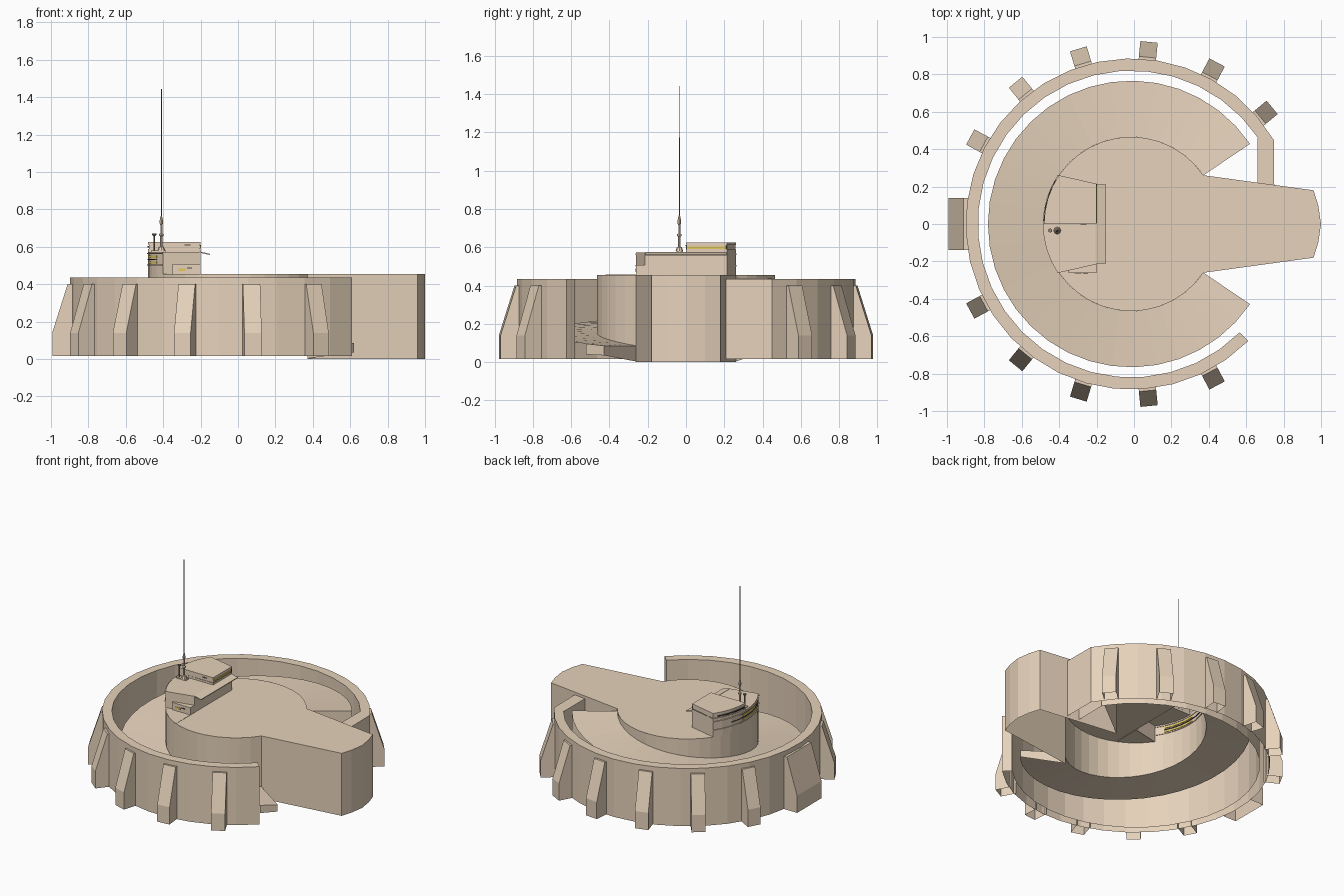
import bpy, bmesh, math
from math import cos, sin, radians

if "Cube" in bpy.data.objects:
    bpy.data.objects.remove(bpy.data.objects["Cube"])

CX = -0.015  # centre of the round plan


def mat(name, r, g, b):
    m = bpy.data.materials.new(name)
    m.diffuse_color = (r, g, b, 1)
    m.use_nodes = True
    m.node_tree.nodes["Principled BSDF"].inputs["Base Color"].default_value = m.diffuse_color
    return m


TAN = mat("sand_concrete", 0.79, 0.645, 0.495)
YEL = mat("yellow_stripe", 0.80, 0.60, 0.10)
DARK = mat("dark_glass", 0.07, 0.06, 0.05)
METAL = mat("brown_metal", 0.30, 0.24, 0.18)


def make(name, verts, faces, m=TAN, fix=False):
    me = bpy.data.meshes.new(name)
    me.from_pydata(verts, [], faces)
    if fix:
        bm = bmesh.new()
        bm.from_mesh(me)
        bmesh.ops.recalc_face_normals(bm, faces=bm.faces)
        bm.to_mesh(me)
        bm.free()
    me.materials.append(m)
    ob = bpy.data.objects.new(name, me)
    bpy.context.collection.objects.link(ob)
    return ob


def prism(name, pts, z0, z1, m=TAN, bottom=True, top=True):
    """Counter-clockwise outline raised from z0 to z1."""
    n = len(pts)
    v = [(x, y, z0) for x, y in pts] + [(x, y, z1) for x, y in pts]
    f = [(i, (i + 1) % n, n + (i + 1) % n, n + i) for i in range(n)]
    if bottom:
        f.append(tuple(range(n))[::-1])
    if top:
        f.append(tuple(range(n, 2 * n)))
    return make(name, v, f, m)


def plate(name, pts, z, m=TAN):
    return make(name, [(x, y, z) for x, y in pts], [tuple(range(len(pts)))], m)


def box(name, x0, x1, y0, y1, z0, z1, m=TAN):
    return prism(name, [(x0, y0), (x1, y0), (x1, y1), (x0, y1)], z0, z1, m)


def polar(r, deg):
    return (CX + r * cos(radians(deg)), r * sin(radians(deg)))


def arc(r, a0, a1, n):
    return [polar(r, a0 + (a1 - a0) * i / n) for i in range(n + 1)]


def lathe(name, x, y, prof, n, m):
    """Stacked rings of (radius, height) about a vertical axis."""
    v = [(x + r * cos(math.tau * i / n), y + r * sin(math.tau * i / n), z)
         for r, z in prof for i in range(n)]
    f = [(k * n + i, k * n + (i + 1) % n, (k + 1) * n + (i + 1) % n, (k + 1) * n + i)
         for k in range(len(prof) - 1) for i in range(n)]
    f += [tuple(range(n))[::-1], tuple(range(len(v) - n, len(v)))]
    return make(name, v, f, m, fix=True)


# Outer wall: broken ring, open below, with a straight return to the wing
outer = arc(0.885, 30.5, 315, 28)
inner = arc(0.82, 315, 34, 28)
prism("outer_wall", [(0.75, 0.20)] + outer + inner + [(0.66, 0.46), (0.66, 0.21)],
      0.015, 0.435, bottom=False)


# Buttresses around the wall, open below
def buttress(name, deg, w):
    prof = [(0.87, 0.015), (0.978, 0.015), (0.978, 0.14), (0.896, 0.40), (0.87, 0.40)]
    c, s = cos(radians(deg)), sin(radians(deg))
    v = [(CX + r * c - t * s, r * s + t * c, z) for t in (-w / 2, w / 2) for r, z in prof]
    f = [(i + 5, i + 6, i + 1, i) for i in range(1, 4)]
    make(name, v, f + [(0, 1, 2, 3, 4), (9, 8, 7, 6, 5)])


for k in range(6):
    for sgn in (1, -1):
        if k or sgn > 0:
            buttress(f"buttress_{k}_{'back' if sgn > 0 else 'front'}",
                     sgn * (39.6 + 22.4 * k), 0.093)
buttress("buttress_left_wide", 180, 0.28)


# Spiral ramp: a thin surface climbing clockwise from front opening to back
def ramp_z(deg):
    return 0.085 + 0.353 * max(0.0, min(1.0, (326 - deg % 360) / 292))


N = 32
angles = [-34 - 292 * i / N for i in range(N + 1)]
rv = [(*polar(r, a), ramp_z(a)) for a in angles for r in (0.466, 0.766)]
rf = [(2 * i, 2 * i + 2, 2 * i + 3, 2 * i + 1)[::-1] for i in range(N)]
make("spiral_ramp", rv, rf)

# Walls closing the low and high ends of the ramp, and a short low skirt
p, q = polar(0.466, -34), polar(0.766, -34)
make("ramp_low_end", [(*p, 0.003), (*q, 0.035), (*q, 0.085), (*p, 0.085)], [(0, 1, 2, 3)])
p, q = polar(0.466, 34), polar(0.766, 34)
make("ramp_high_end", [(*p, 0.003), (*q, 0.06), (*q, 0.438), (*p, 0.438)], [(3, 2, 1, 0)])
q0, q1 = polar(0.766, -34), polar(0.766, angles[1])
make("ramp_low_skirt", [(*q0, 0.035), (*q1, 0.04), (*q1, ramp_z(angles[1])), (*q0, 0.085)],
     [(3, 2, 1, 0)])

# Central drum wall, reaching down only to the ramp
dv = [(*polar(0.466, a), z) for a in angles for z in (ramp_z(a), 0.455)]
make("drum_wall", dv, [(2 * i, 2 * i + 1, 2 * i + 3, 2 * i + 2)[::-1] for i in range(N)])

# Entrance wing walls, open below
WING = [(0.96, -0.18), (0.985, -0.10), (1.0, 0.0), (0.985, 0.10), (0.96, 0.18)]
wpath = [polar(0.466, -34)] + WING + [polar(0.466, 34)]
wv = [(x, y, z) for x, y in wpath for z in (0.0, 0.455)]
make("wing_wall", wv, [(2 * i, 2 * i + 2, 2 * i + 3, 2 * i + 1) for i in range(6)])

# Roof of the drum, cut away under the cabin
back = arc(0.466, 34, 146, 12)
west = arc(0.466, 146, 214, 8)
front = arc(0.466, 214, 326, 12)
plate("drum_roof", WING + back + [(-0.2, 0.215), (-0.2, -0.215)] + front, 0.455)
box("roof_joint", -0.201, -0.199, -0.42, -0.215, 0.45, 0.457)

# Control cabin: open lower storey, upper storey on the back half
west_front = [polar(0.466, 180)] + [p for p in west if p[1] < -0.005]
west_back = [p for p in west if p[1] > 0.005] + [polar(0.466, 180)]
prism("cabin_lower", [(-0.2, -0.215), (-0.2, 0.215)] + west, 0.45, 0.573,
      bottom=False, top=False)
plate("cabin_lower_roof", [(-0.2, -0.215), (-0.2, 0.0)] + west_front, 0.573)
upper = [(-0.2, 0.0), (-0.2, 0.215)] + west_back
room = [(-0.203, 0.003), (-0.203, 0.212)] + [(x + 0.004, y * 0.99) for x, y in west_back]
prism("cabin_upper_sill", upper, 0.573, 0.588, bottom=False, top=False)
prism("cabin_upper_room", room, 0.588, 0.612, bottom=False, top=False)
prism("cabin_upper_roof", upper, 0.612, 0.626)


# Curved strips set through the round cabin wall, seen inside and out
def strip(name, a0, a1, z0, z1, m, out=0.003):
    n = max(1, round(abs(a1 - a0) / 8.5))
    prism(name, arc(0.466 + out, a0, a1, n) + arc(0.462, a1, a0, n), z0, z1, m)


strip("ledge_low", 146, 214, 0.500, 0.506, TAN, 0.006)
strip("ledge_high", 146, 214, 0.560, 0.567, TAN, 0.006)
strip("stripe_low", 176, 206, 0.511, 0.522, YEL, 0.002)
strip("stripe_high", 176, 206, 0.541, 0.552, YEL, 0.002)
strip("window_low", 163, 206, 0.528, 0.534, DARK)
strip("window_upper", 150, 178, 0.597, 0.603, DARK)

# Upper cabin stripe and window facing the wing, and a small front slot
box("stripe_right", -0.206, -0.198, 0.005, 0.205, 0.592, 0.604, YEL)
box("window_right", -0.206, -0.198, 0.207, 0.214, 0.590, 0.610, DARK)
box("window_front", -0.285, -0.255, -0.003, 0.004, 0.606, 0.612, DARK)

# Low front porch with a lit window and a dark slot
prism("front_porch", [(-0.35, -0.262), (-0.2, -0.262), (-0.2, -0.213), (-0.35, -0.247)],
      0.455, 0.508, bottom=False)
box("porch_window", -0.318, -0.28, -0.265, -0.261, 0.470, 0.484, YEL)
box("porch_slot", -0.272, -0.245, -0.265, -0.261, 0.484, 0.490, DARK)

# Sloping canopy over the drum roof
canopy = [(-0.205, 0.575), (-0.205, 0.568), (-0.15, 0.556), (-0.15, 0.562)]
make("canopy", [(x, y, z) for y in (-0.212, 0.212) for x, z in canopy],
     [(0, 1, 2, 3), (7, 6, 5, 4)] + [(i, (i + 1) % 4, 4 + (i + 1) % 4, 4 + i) for i in range(4)],
     fix=True)

# Antenna: plinth, stem with knobs, thin whip, and a small vent post
box("antenna_plinth", -0.465, -0.385, -0.05, -0.015, 0.573, 0.581)
lathe("antenna_stem", -0.41, -0.035,
      [(0.020, 0.58), (0.014, 0.598), (0.007, 0.602), (0.007, 0.655), (0.012, 0.66),
       (0.012, 0.668), (0.005, 0.672), (0.005, 0.715), (0.009, 0.725), (0.009, 0.74),
       (0.004, 0.765)], 8, TAN)
lathe("antenna_whip", -0.41, -0.035, [(0.003, 0.76), (0.0025, 1.443)], 6, METAL)
lathe("vent_post", -0.448, -0.035,
      [(0.004, 0.58), (0.004, 0.655), (0.011, 0.662), (0.011, 0.67)], 8, METAL)
